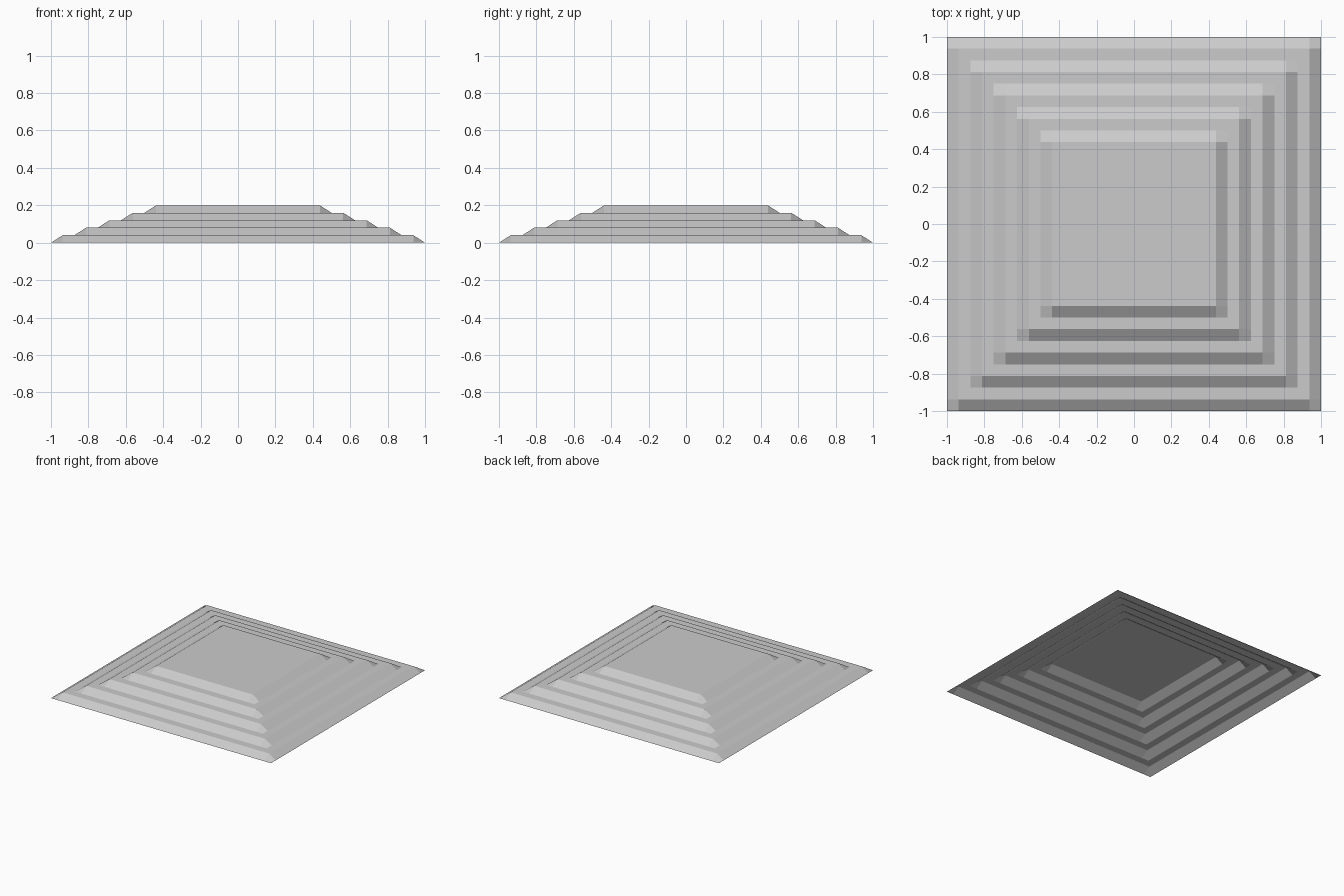
import bpy, bmesh, math

if "Cube" in bpy.data.objects:
    bpy.data.objects.remove(bpy.data.objects["Cube"])

CELLS = 32          # grid cells per side
STEPS = 5           # number of terraces
RISE = 0.04         # height of each terrace

# Open terraced sheet: a grid raised in square rings, one sloped cell then one flat cell
bm = bmesh.new()
bmesh.ops.create_grid(bm, x_segments=CELLS, y_segments=CELLS, size=1.0)
cell = 2.0 / CELLS
for v in bm.verts:
    ring = round((1.0 - max(abs(v.co.x), abs(v.co.y))) / cell)
    v.co.z = RISE * min(STEPS, math.ceil(ring / 2))

mesh = bpy.data.meshes.new("terraced_mound")
bm.to_mesh(mesh)
bm.free()
mound = bpy.data.objects.new("terraced_mound", mesh)
bpy.context.collection.objects.link(mound)
